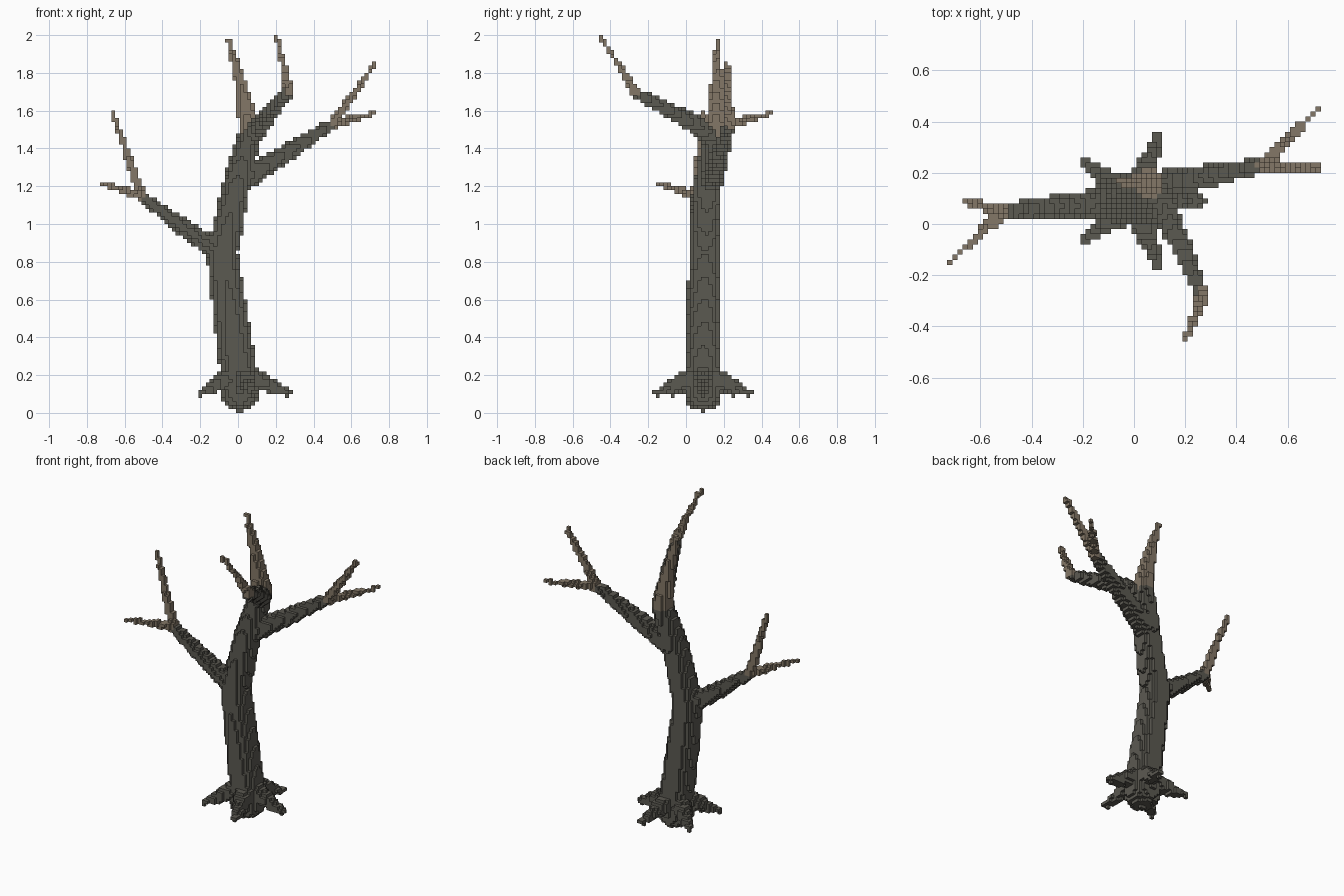
import bpy
import bmesh
import math
from mathutils import Vector

CELL = 0.02
# Half-cell shift on x keeps the grid symmetric about the middle
SHIFT = Vector((0.01, 0, 0))

if "Cube" in bpy.data.objects:
    bpy.data.objects.remove(bpy.data.objects["Cube"])


def make_material(name, color):
    mat = bpy.data.materials.new(name)
    mat.use_nodes = True
    mat.diffuse_color = color
    mat.node_tree.nodes["Principled BSDF"].inputs["Base Color"].default_value = color
    return mat


bark = make_material("dark bark", (0.105, 0.1, 0.083, 1))
pale = make_material("pale twig", (0.23, 0.185, 0.135, 1))


def cell_at(p):
    return tuple(math.floor(v / CELL) for v in p + SHIFT)


def cell_center(c):
    return Vector(c) * CELL + Vector((CELL, CELL, CELL)) / 2 - SHIFT


def limb_cells(points):
    """Grid cells filled by a tapered limb through (x, y, z, radius) points."""
    cells = set()
    for a, b in zip(points, points[1:]):
        pa, pb = Vector(a[:3]), Vector(b[:3])
        steps = max(1, math.ceil((pb - pa).length / (CELL * 0.4)))
        for s in range(steps + 1):
            t = s / steps
            p = pa.lerp(pb, t)
            r = a[3] + (b[3] - a[3]) * t
            n = math.ceil(r / CELL)
            i, j, k = cell_at(p)
            cells.add((i, j, k))
            for dx in range(-n, n + 1):
                for dy in range(-n, n + 1):
                    for dz in range(-n, n + 1):
                        c = (i + dx, j + dy, k + dz)
                        if (cell_center(c) - p).length <= r:
                            cells.add(c)
    return {c for c in cells if 0 <= c[2] < 100}


parts = []  # (name, material, cells); earlier parts own shared cells


def limb(name, mat, *points):
    parts.append((name, mat, limb_cells(points)))


# Pale twigs
limb("crown_twig", pale, (0.06, 0.16, 1.51, 0.058), (0.04, 0.16, 1.62, 0.045),
     (0.0, 0.165, 1.8, 0.026), (-0.05, 0.165, 1.97, 0.012))
limb("front_twig", pale, (0.27, -0.27, 1.7, 0.028), (0.25, -0.33, 1.8, 0.02),
     (0.205, -0.45, 1.99, 0.009))
left_fork = (0.5, 0.23, 1.53, 0.028)
limb("left_upper_twig", pale, left_fork, (0.72, 0.22, 1.84, 0.012))
limb("left_rear_twig", pale, left_fork, (0.72, 0.45, 1.585, 0.009))
right_fork = (-0.51, 0.05, 1.15, 0.028)
limb("right_upper_twig", pale, right_fork, (-0.66, 0.09, 1.585, 0.012))
limb("right_front_twig", pale, right_fork, (-0.72, -0.15, 1.215, 0.009))

# Trunk with a rounded foot
limb("trunk", bark, (0.01, 0.09, 0.11, 0.101), (0.0, 0.09, 0.24, 0.097),
     (-0.05, 0.095, 0.6, 0.09), (-0.085, 0.1, 0.85, 0.083),
     (-0.05, 0.105, 1.0, 0.079), (-0.01, 0.115, 1.2, 0.074),
     (0.04, 0.145, 1.4, 0.066), (0.06, 0.155, 1.47, 0.06))

# Main branches
limb("front_branch", bark, (0.07, 0.14, 1.46, 0.058), (0.12, 0.06, 1.52, 0.05),
     (0.19, -0.1, 1.61, 0.04), (0.26, -0.26, 1.69, 0.03))
limb("left_branch", bark, (0.04, 0.14, 1.24, 0.06), (0.2, 0.17, 1.34, 0.052),
     (0.48, 0.225, 1.52, 0.03))
limb("right_branch", bark, (-0.1, 0.085, 0.85, 0.056), (-0.3, 0.07, 0.99, 0.045),
     (-0.5, 0.05, 1.14, 0.03))

# Ring of five roots
for n in range(5):
    a = math.tau * n / 5
    path = [(0.01 + d * math.cos(a), 0.09 + d * math.sin(a), z, r)
            for d, z, r in ((0.04, 0.19, 0.065), (0.13, 0.16, 0.046),
                            (0.2, 0.125, 0.03), (0.26, 0.105, 0.018))]
    limb("root_" + str(n + 1), bark, *path)

# Blocky skin: only the faces between filled and empty cells
filled = set().union(*(cells for _, _, cells in parts))
taken = set()
for name, mat, cells in parts:
    own = cells - taken
    taken |= cells
    bm = bmesh.new()
    corners = {}

    def corner(p):
        if p not in corners:
            corners[p] = bm.verts.new(Vector(p) * CELL - SHIFT)
        return corners[p]

    for c in sorted(own):
        for axis in range(3):
            for side in (0, 1):
                neighbour = list(c)
                neighbour[axis] += 2 * side - 1
                if tuple(neighbour) in filled:
                    continue
                loop = []
                for u, v in ((0, 0), (1, 0), (1, 1), (0, 1)):
                    p = list(c)
                    p[axis] += side
                    p[(axis + 1) % 3] += u
                    p[(axis + 2) % 3] += v
                    loop.append(corner(tuple(p)))
                bm.faces.new(loop if side else loop[::-1])
    mesh = bpy.data.meshes.new(name)
    bm.to_mesh(mesh)
    bm.free()
    mesh.materials.append(mat)
    bpy.context.collection.objects.link(bpy.data.objects.new(name, mesh))
